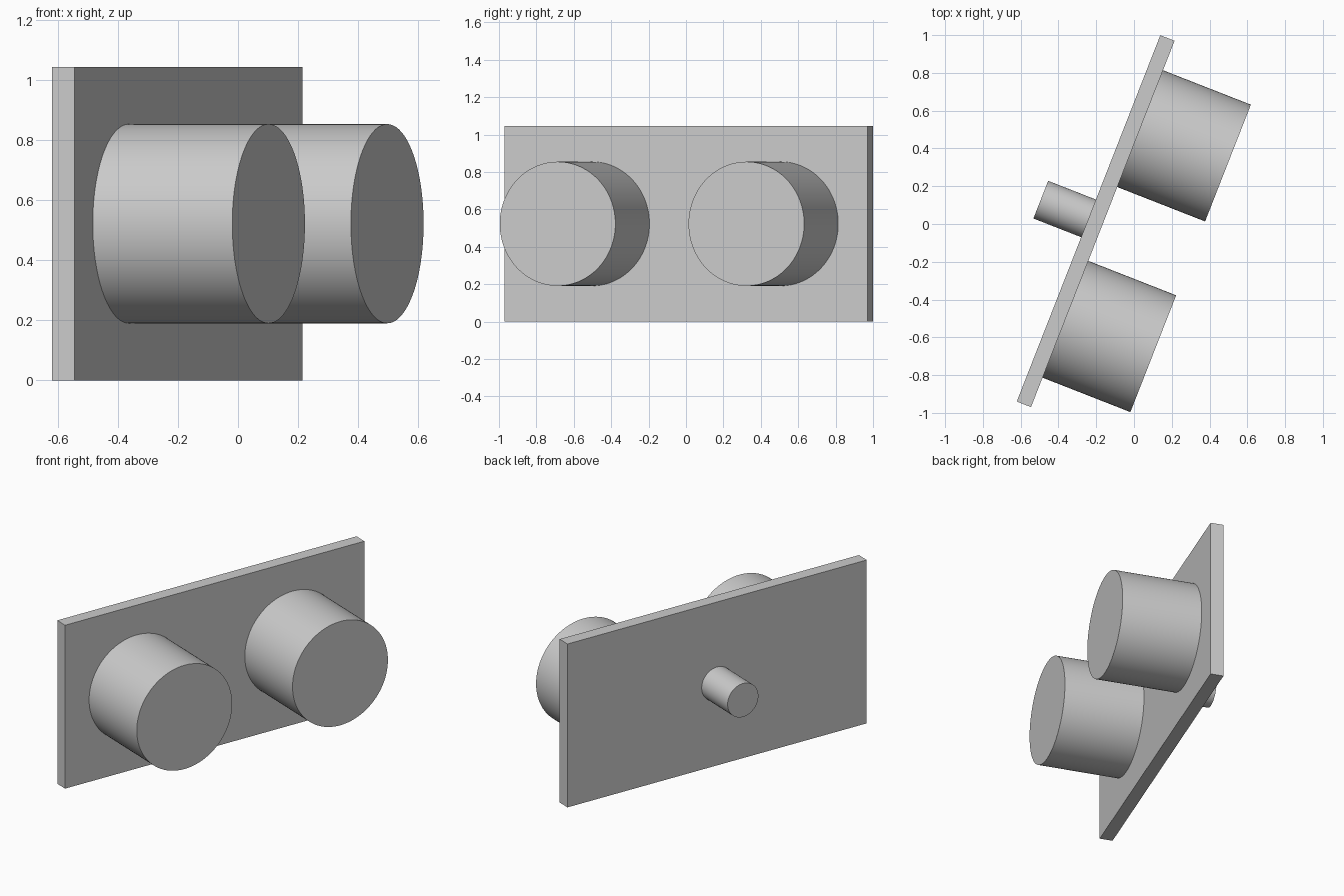
import bpy
import math
from mathutils import Matrix, Vector

cube = bpy.data.objects.get("Cube")
if cube:
    bpy.data.objects.remove(cube, do_unlink=True)

# Single plain grey
grey = bpy.data.materials.new("plain grey")
grey.use_nodes = True
colour = (0.6, 0.6, 0.6, 1.0)
grey.diffuse_color = colour
grey.node_tree.nodes["Principled BSDF"].inputs["Base Color"].default_value = colour

# Panel frame: local x is the panel normal, local y runs along its length
HEIGHT, LENGTH, THICK = 1.045, 2.083, 0.081
FRAME = Matrix.Translation((-0.203, 0.015, HEIGHT / 2)) @ Matrix.Rotation(math.radians(-21.4), 4, "Z")


def finish(obj, name):
    obj.name = name
    obj.data.materials.append(grey)


def peg(name, radius, start, end, along):
    """Round peg standing on the panel, from start to end along its normal."""
    bpy.ops.mesh.primitive_cylinder_add(vertices=96, radius=radius, depth=abs(end - start))
    obj = bpy.context.object
    bpy.ops.object.shade_smooth_by_angle(angle=math.radians(30))
    centre = Vector(((start + end) / 2, along, 0))
    obj.matrix_world = FRAME @ Matrix.Translation(centre) @ Matrix.Rotation(math.pi / 2, 4, "Y")
    finish(obj, name)


# Flat upright panel
bpy.ops.mesh.primitive_cube_add(size=1)
panel = bpy.context.object
panel.matrix_world = FRAME @ Matrix.Diagonal((THICK, LENGTH, HEIGHT, 1))
finish(panel, "panel")

# Two large pegs on one face, one small peg on the other
for name, side in (("front_large_peg", -1), ("rear_large_peg", 1)):
    peg(name, 0.332, THICK / 2, 0.54, side * 0.542)
peg("small_back_peg", 0.107, -THICK / 2, -0.312, 0)
